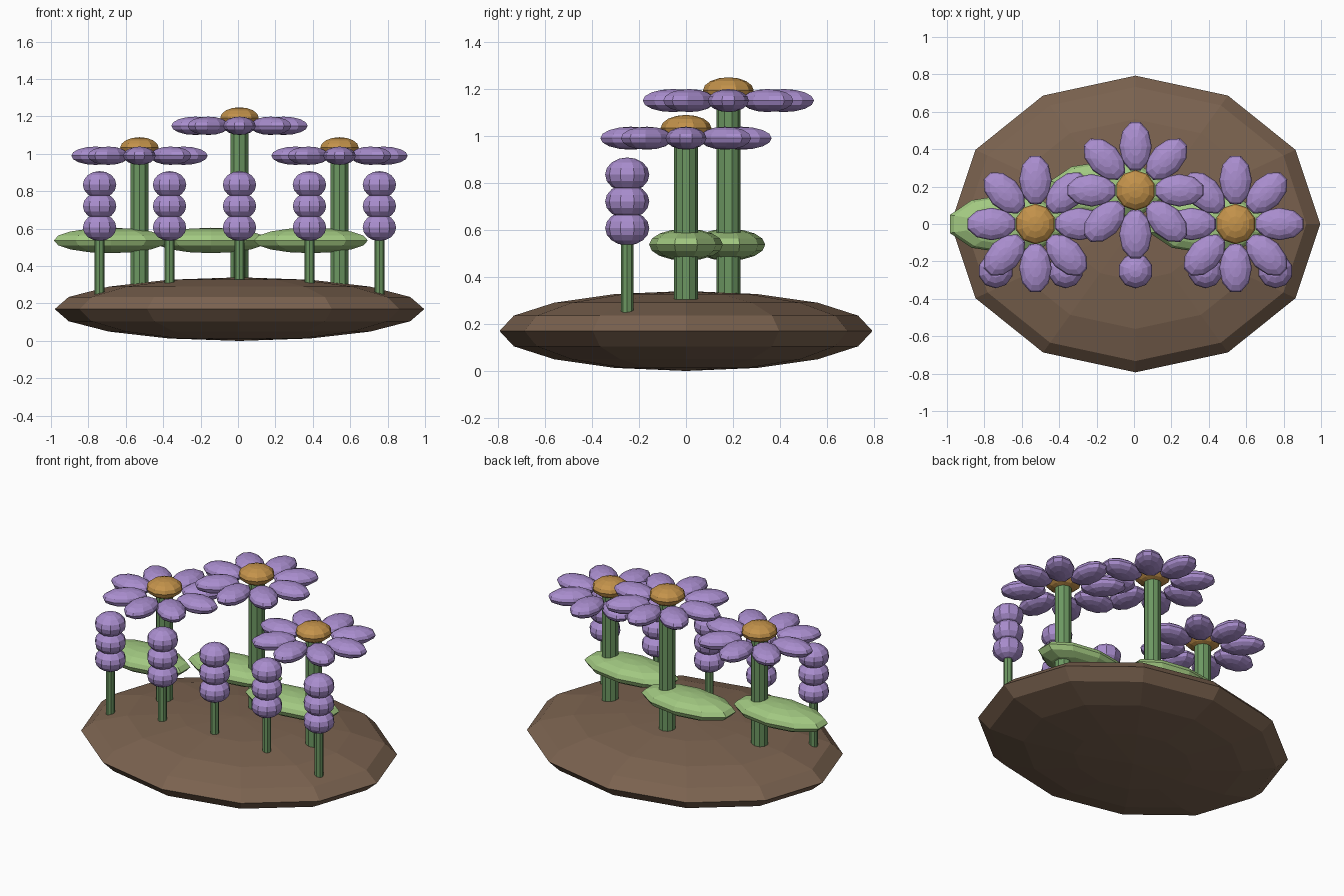
import bpy
from math import cos, sin, tau

if "Cube" in bpy.data.objects:
    bpy.data.objects.remove(bpy.data.objects["Cube"])

CX = 0.008  # centre line of the planting


def material(name, rgb):
    m = bpy.data.materials.new(name)
    m.diffuse_color = (*rgb, 1)
    m.use_nodes = True
    m.node_tree.nodes["Principled BSDF"].inputs["Base Color"].default_value = m.diffuse_color
    return m


SOIL = material("soil", (0.20, 0.125, 0.08))
STEM = material("stem_green", (0.15, 0.31, 0.12))
LEAF = material("leaf_green", (0.36, 0.58, 0.22))
PETAL = material("lilac", (0.40, 0.27, 0.62))
CORE = material("amber", (0.55, 0.29, 0.07))


def blob(name, loc, radii, mat, segs=10, rings=8, turn=0.0):
    bpy.ops.mesh.primitive_uv_sphere_add(segments=segs, ring_count=rings, radius=1,
                                         location=loc, rotation=(0, 0, turn))
    ob = bpy.context.object
    ob.name = name
    ob.scale = radii
    ob.data.materials.append(mat)


def stalk(name, x, y, z0, z1, r, sides):
    bpy.ops.mesh.primitive_cylinder_add(vertices=sides, radius=r, depth=z1 - z0,
                                        location=(x, y, (z0 + z1) / 2))
    ob = bpy.context.object
    ob.name = name
    ob.data.materials.append(STEM)


# soil mound
blob("soil_mound", (CX, 0, 0.17), (0.988, 0.793, 0.17), SOIL, 12, 8)

# three daisies: stem, leaf, eight petals, domed centre
for i, (dx, y, z) in enumerate([(-0.535, 0, 0.99), (0, 0.18, 1.15), (0.535, 0, 0.99)]):
    x = CX + dx
    stalk(f"daisy_stem_{i}", x, y, 0.2, z + 0.01, 0.051, 10)
    blob(f"daisy_leaf_{i}", (x - 0.153, y, 0.537), (0.32, 0.157, 0.068), LEAF)
    for k in range(8):
        a = tau * k / 8
        blob(f"daisy_petal_{i}_{k}", (x + 0.235 * cos(a), y + 0.235 * sin(a), z),
             (0.136, 0.087, 0.049), PETAL, turn=a)
    blob(f"daisy_centre_{i}", (x, y, z + 0.043), (0.108, 0.108, 0.056), CORE)

# front row of five stacked-bud spikes
for i in range(5):
    x = CX + (i - 2) * 0.374
    stalk(f"spike_stem_{i}", x, -0.25, 0.2, 0.62, 0.026, 8)
    for k in range(3):
        blob(f"spike_bud_{i}_{k}", (x, -0.25, 0.607 + 0.114 * k), (0.094, 0.094, 0.073), PETAL)
